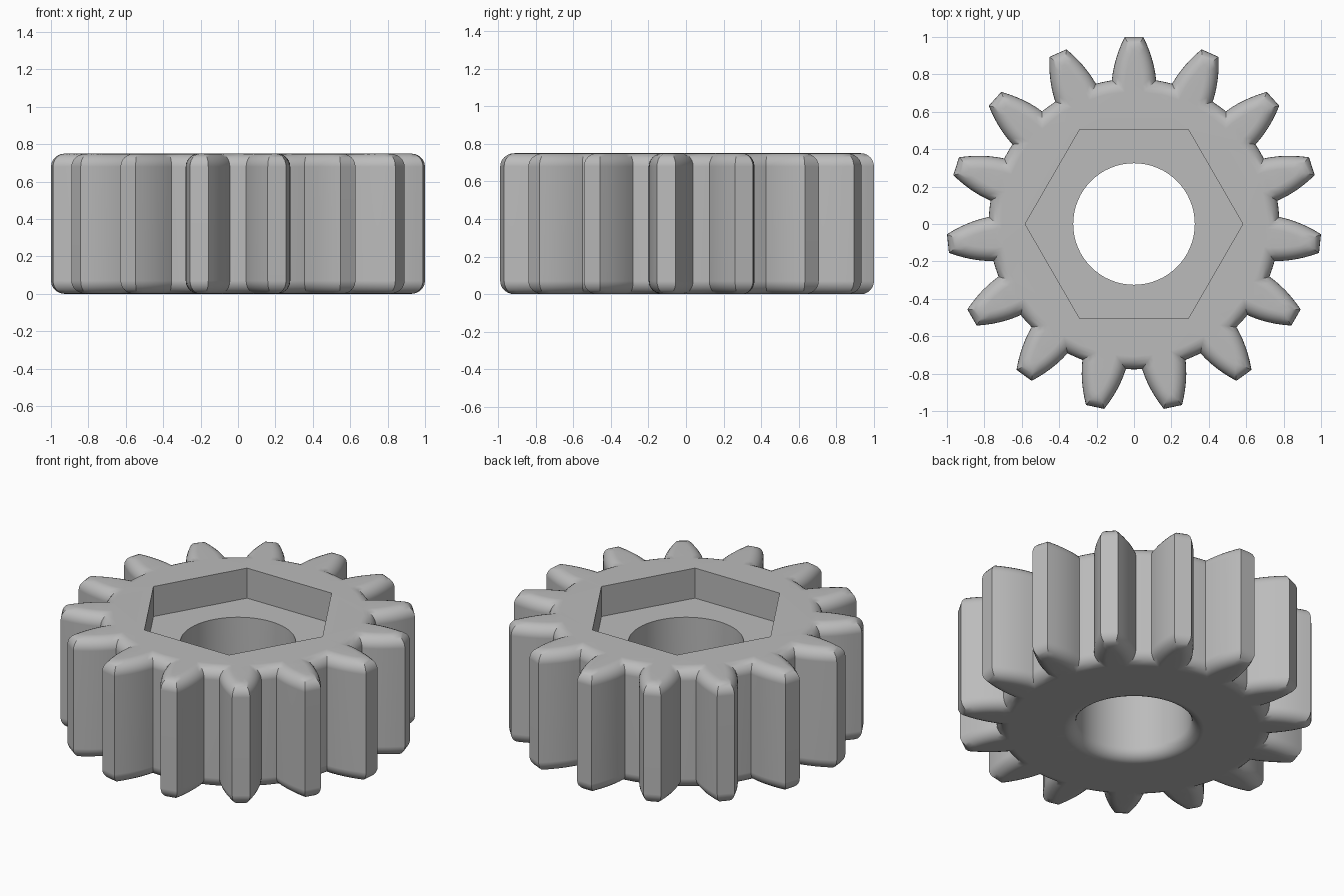
import bpy
import bmesh
from math import sin, cos, pi, sqrt, radians
from mathutils import Vector

cube = bpy.data.objects.get("Cube")
if cube:
    bpy.data.objects.remove(cube, do_unlink=True)

TEETH = 15
HEIGHT = 0.75
ROUND = 0.07        # rounding of the outer rims and the lower bore rim
ROUND_STEPS = 6
ROOT_R = 0.777
TIP_R = 1.0
BORE_R = 0.325
HEX_R = 0.582
POCKET_Z = HEIGHT - 0.187
FLANK_STEPS = 6


def half_width(y):
    """Half width of a tooth at distance y along its centre line."""
    t = (y - 0.775) / 0.225
    return 0.118 - 0.0245 * t - 0.0435 * t * t


def gear_outline(inset):
    """Closed gear outline, shrunk inward by inset."""
    root = ROOT_R - inset
    base_w = half_width(root) - inset
    y0 = sqrt(root * root - base_w * base_w)
    y1 = TIP_R - inset
    flank = []
    for i in range(FLANK_STEPS + 1):
        y = y0 + (y1 - y0) * i / FLANK_STEPS
        flank.append((max(half_width(y) - inset * 1.03, 0.004), y))
    tooth = flank + [(-x, y) for x, y in reversed(flank)]
    # middle of the valley that follows the tooth
    half_pitch = pi / TEETH
    tooth.append((-root * sin(half_pitch), root * cos(half_pitch)))
    points = []
    for k in range(TEETH):
        a = 2 * pi * k / TEETH
        points += [(x * cos(a) - y * sin(a), x * sin(a) + y * cos(a)) for x, y in tooth]
    return points


def circle(radius, count):
    return [(radius * cos(2 * pi * i / count), radius * sin(2 * pi * i / count))
            for i in range(count)]


bm = bmesh.new()


def add_ring(points, z):
    return [bm.verts.new((x, y, z)) for x, y in points]


def bridge(rings):
    """Join successive rings of equal size with quads."""
    for low, high in zip(rings, rings[1:]):
        n = len(low)
        for i in range(n):
            j = (i + 1) % n
            bm.faces.new((low[i], low[j], high[j], high[i]))


def fill_between(outer, inner, up):
    """Flat face with a hole, bounded by two rings."""
    edges = []
    for ring in (outer, inner):
        for i, v in enumerate(ring):
            w = ring[(i + 1) % len(ring)]
            edges.append(bm.edges.get((v, w)) or bm.edges.new((v, w)))
    bmesh.ops.triangle_fill(bm, edges=edges, use_beauty=True,
                            normal=Vector((0, 0, up)))


# Toothed outer wall with rounded upper and lower rims
angles = [pi / 2 * i / ROUND_STEPS for i in range(ROUND_STEPS + 1)]
rim = [(ROUND * (1 - sin(a)), ROUND * (1 - cos(a))) for a in angles]
outer = [add_ring(gear_outline(d), z) for d, z in rim]
outer += [add_ring(gear_outline(d), HEIGHT - z) for d, z in reversed(rim)]
bridge(outer)

# Round bore, flared at its lower end
bore = [add_ring(circle(BORE_R + d, 64), z) for d, z in reversed(rim)]
bore.append(add_ring(circle(BORE_R, 64), POCKET_Z))
bore_rings = sorted(bore, key=lambda ring: ring[0].co.z)
bridge(bore_rings)

# Hexagonal pocket
hex_low = add_ring(circle(HEX_R, 6), POCKET_Z)
hex_high = add_ring(circle(HEX_R, 6), HEIGHT)
bridge([hex_low, hex_high])

# Top, pocket floor and underside
fill_between(outer[-1], hex_high, 1)
fill_between(hex_low, bore_rings[-1], 1)
fill_between(outer[0], bore_rings[0], -1)

bmesh.ops.recalc_face_normals(bm, faces=bm.faces)
mesh = bpy.data.meshes.new("spur_gear")
bm.to_mesh(mesh)
bm.free()
gear = bpy.data.objects.new("spur_gear", mesh)
bpy.context.collection.objects.link(gear)

# Plain grey material
grey = bpy.data.materials.new("plain_grey")
grey.use_nodes = True
colour = (0.5, 0.5, 0.5, 1)
grey.diffuse_color = colour
grey.node_tree.nodes["Principled BSDF"].inputs["Base Color"].default_value = colour
mesh.materials.append(grey)

# Smooth rounding, crisp tooth corners and flat end faces
bpy.ops.object.select_all(action="DESELECT")
gear.select_set(True)
bpy.context.view_layer.objects.active = gear
bpy.ops.object.shade_smooth_by_angle(angle=radians(30))
normals = gear.modifiers.new("flat_end_normals", "WEIGHTED_NORMAL")
normals.keep_sharp = True
